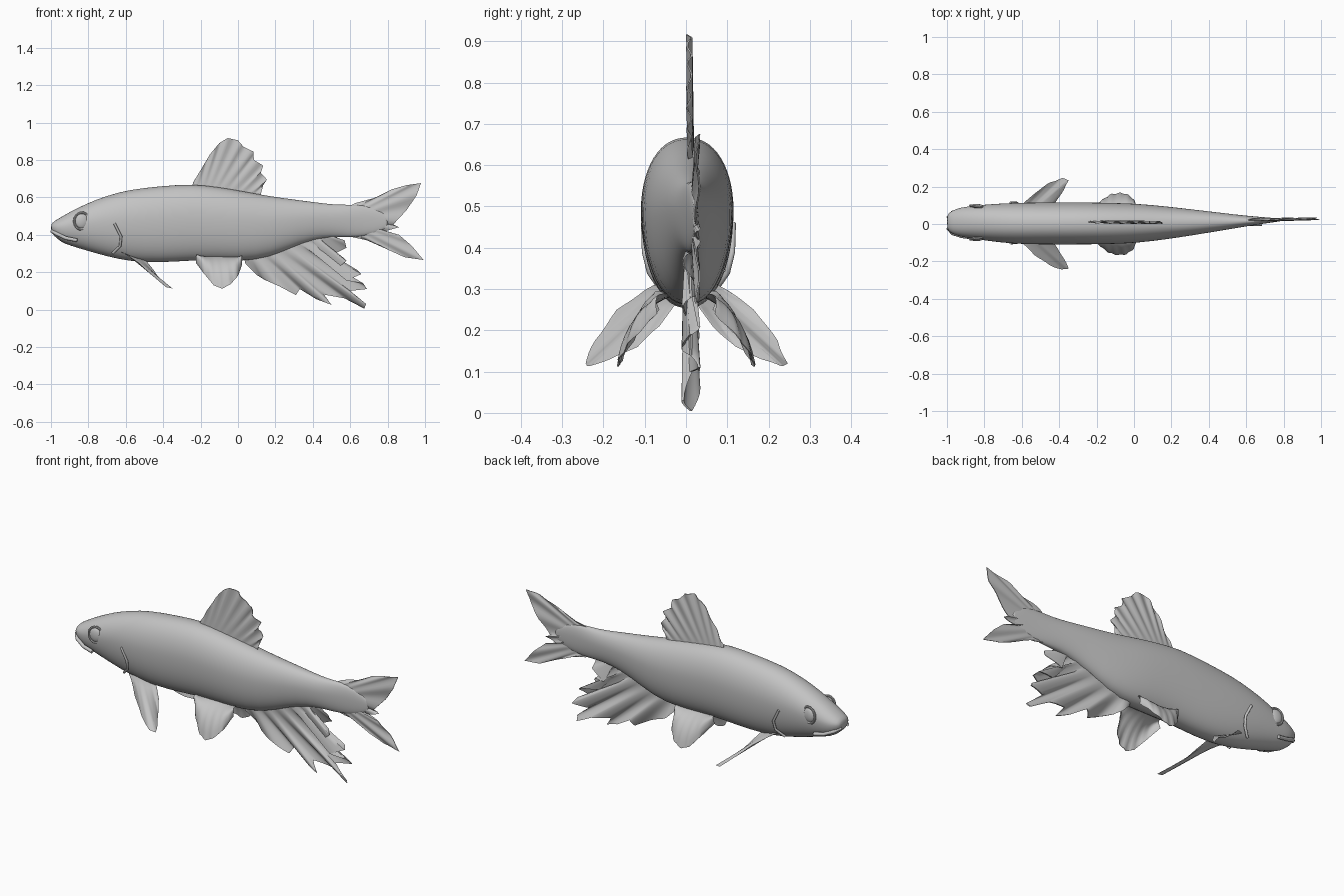
import bpy, math
from mathutils import Vector

if "Cube" in bpy.data.objects:
    bpy.data.objects.remove(bpy.data.objects["Cube"])

grey = bpy.data.materials.new("soft_grey")
grey.diffuse_color = (0.55, 0.55, 0.55, 1)
grey.use_nodes = True
grey.node_tree.nodes["Principled BSDF"].inputs["Base Color"].default_value = grey.diffuse_color


def make(name, verts, faces, angle=40):
    me = bpy.data.meshes.new(name)
    me.from_pydata(verts, [], faces)
    me.update()
    ob = bpy.data.objects.new(name, me)
    bpy.context.collection.objects.link(ob)
    finish(ob, angle)
    return ob


def finish(ob, angle=40):
    ob.data.materials.append(grey)
    bpy.ops.object.select_all(action='DESELECT')
    bpy.context.view_layer.objects.active = ob
    ob.select_set(True)
    bpy.ops.object.shade_smooth_by_angle(angle=math.radians(angle))


def sample(pts, t):
    """Point at fraction t along a polyline, counted by segment."""
    f = min(max(t, 0), 1) * (len(pts) - 1)
    i = min(int(f), len(pts) - 2)
    return Vector(pts[i]).lerp(Vector(pts[i + 1]), f - i)


def fin(name, root, tip, ripple=0.004, rays=8, bulge=(0, 0, 0), thick=0.008, sub=4, rows=8):
    """Rayed sheet between a root line and an outer edge, thin at the edge."""
    n = (len(tip) - 1) * sub
    sheets = ([], [])
    for j in range(rows + 1):
        v = j / rows
        for i in range(n + 1):
            u = i / n
            p = sample(root, u).lerp(sample(tip, u), v)
            p += Vector(bulge) * 4 * v * (1 - v)
            p.y += ripple * v * math.sin(u * rays * math.tau)
            half = thick * (1 - 0.75 * v) * (0.3 + 0.7 * math.sin(math.pi * u))
            for s, sign in zip(sheets, (1, -1)):
                s.append(p + Vector((0, sign * half, 0)))
    w, off = n + 1, len(sheets[0])
    faces = []
    for j in range(rows):
        for i in range(n):
            a = j * w + i
            q = (a, a + 1, a + w + 1, a + w)
            faces += [q, tuple(k + off for k in reversed(q))]
    rim = [i for i in range(w)] + [j * w + n for j in range(1, rows + 1)]
    rim += [rows * w + i for i in range(n - 1, -1, -1)] + [j * w for j in range(rows - 1, 0, -1)]
    for a, b in zip(rim, rim[1:] + rim[:1]):
        faces.append((b, a, a + off, b + off))
    return make(name, sheets[0] + sheets[1], faces, 50)


def xz(points, y):
    return [(x, y, z) for x, z in points]


# Body: egg-shaped rings (x, bottom, top, half width, centre y)
rings = [
    (-1.0, .415, .455, .035, .01), (-.985, .395, .472, .055, .01), (-.945, .36, .495, .074, .01),
    (-.9, .342, .522, .083, .01), (-.8, .312, .572, .096, .008), (-.7, .283, .61, .106, .005),
    (-.58, .256, .643, .112, .003), (-.42, .248, .66, .113, .003), (-.25, .262, .674, .113, .003),
    (-.1, .262, .655, .11, .003), (.02, .258, .635, .105, .004), (.17, .275, .606, .089, .006),
    (.33, .35, .585, .067, .009), (.45, .383, .569, .05, .012), (.54, .387, .559, .037, .014),
    (.63, .386, .563, .025, .017), (.72, .402, .55, .014, .02), (.81, .44, .50, .005, .023)]
N = 28
verts, faces = [], []
for x, lo, hi, w, cy in rings:
    mid = lo + (hi - lo) * 0.58
    for k in range(N):
        a = math.tau * k / N
        c, s = math.cos(a), math.sin(a)
        y = cy + w * math.copysign(abs(c) ** 0.9, c)
        verts.append((x, y, mid + s * (hi - mid if s > 0 else mid - lo)))
for r in range(len(rings) - 1):
    for k in range(N):
        a, b = r * N + k, r * N + (k + 1) % N
        faces.append((a, a + N, b + N, b)[::-1])
faces += [tuple(range(N))[::-1], tuple(range((len(rings) - 1) * N, len(rings) * N))]
body = make("body", verts, faces, 60)
sub = body.modifiers.new("smooth", 'SUBSURF')
sub.levels = sub.render_levels = 1

# Dorsal fin
fin("dorsal_fin", xz([(-.245, .66), (-.1, .635), (.11, .60)], .012),
    xz([(-.24, .68), (-.2, .745), (-.15, .83), (-.10, .89), (-.055, .917), (0, .905), (.03, .87),
        (.082, .845), (.085, .80), (.135, .77), (.122, .73), (.155, .695), (.135, .665),
        (.12, .61)], .008), .006, 9)

# Tail fin with a deep fork
fin("tail_fin", xz([(.60, .555), (.66, .52), (.68, .475), (.66, .43), (.59, .395)], .018),
    xz([(.63, .57), (.73, .597), (.82, .642), (.90, .665), (.978, .676), (.955, .61), (.90, .53),
        (.83, .455), (.86, .44), (.79, .42), (.86, .40), (.93, .34), (.992, .265), (.89, .28),
        (.78, .33), (.69, .37), (.61, .388)], .028), .005, 9)

# Anal fin with ragged, trailing lobes
fin("anal_fin", xz([(.03, .28), (.15, .30), (.27, .345), (.38, .385), (.5, .40)], .006),
    xz([(.04, .245), (.10, .185), (.14, .16), (.22, .125), (.31, .077), (.33, .11), (.42, .055),
        (.50, .025), (.46, .08), (.57, .06), (.675, .005), (.685, .03), (.60, .10), (.69, .11),
        (.67, .14), (.58, .155), (.66, .19), (.64, .21), (.53, .22), (.58, .26), (.56, .28),
        (.49, .285), (.58, .33), (.57, .37), (.51, .39)], .012), .02, 6, thick=.012, rows=10)

for side, s in (("left", 1), ("right", -1)):
    def flip(pts):
        return [(x, s * y, z) for x, y, z in pts]

    # Pectoral fin sweeping down and back
    fin(side + "_pectoral_fin",
        flip([(-.63, .075, .31), (-.57, .055, .285), (-.49, .03, .26)]),
        flip([(-.60, .10, .297), (-.53, .165, .25), (-.45, .22, .175), (-.385, .243, .12),
              (-.35, .235, .113), (-.375, .185, .13), (-.417, .12, .16), (-.45, .065, .21)]),
        .002, 5, thick=.007)

    # Pelvic fin, a rounded fan curving outward
    fin(side + "_pelvic_fin",
        flip([(-.22, .045, .285), (-.10, .035, .285), (.02, .025, .28)]),
        flip([(-.225, .065, .25), (-.18, .12, .19), (-.13, .155, .13), (-.085, .165, .112),
              (-.04, .16, .135), (0, .13, .18), (.022, .07, .24)]),
        .003, 6, bulge=(0, s * .02, .025), thick=.006)

    # Eye set in a raised rim
    place = Vector((-.835, .008 + s * .085, .473))
    tilt = (math.radians(90), 0, math.radians(-s * 7))
    bpy.ops.mesh.primitive_uv_sphere_add(segments=20, ring_count=10, radius=.036,
                                         location=place, rotation=tilt)
    eye = bpy.context.object
    eye.name = side + "_eye"
    eye.scale = (1, 1.1, .4)
    finish(eye)
    bpy.ops.mesh.primitive_torus_add(major_radius=.041, minor_radius=.006, major_segments=24,
                                     minor_segments=8, location=place, rotation=tilt)
    rim = bpy.context.object
    rim.name = side + "_eye_rim"
    rim.scale = (1, 1.1, 1)
    finish(rim)

    # Lip and gill edge ridges
    for part, pts, r in (
            ("lip", [(-.995, .03, .42), (-.97, .06, .405), (-.92, .076, .382), (-.86, .083, .37)], .01),
            ("gill_edge", [(-.66, .112, .46), (-.625, .11, .39), (-.63, .098, .34), (-.67, .07, .30)], .007)):
        cu = bpy.data.curves.new(side + "_" + part, 'CURVE')
        cu.dimensions = '3D'
        cu.bevel_depth, cu.bevel_resolution, cu.use_fill_caps = r, 2, True
        sp = cu.splines.new('POLY')
        sp.points.add(len(pts) - 1)
        for p, q in zip(sp.points, pts):
            p.co = (q[0], .006 + s * (q[1] - .004), q[2], 1)
        cu.materials.append(grey)
        bpy.context.collection.objects.link(bpy.data.objects.new(side + "_" + part, cu))
